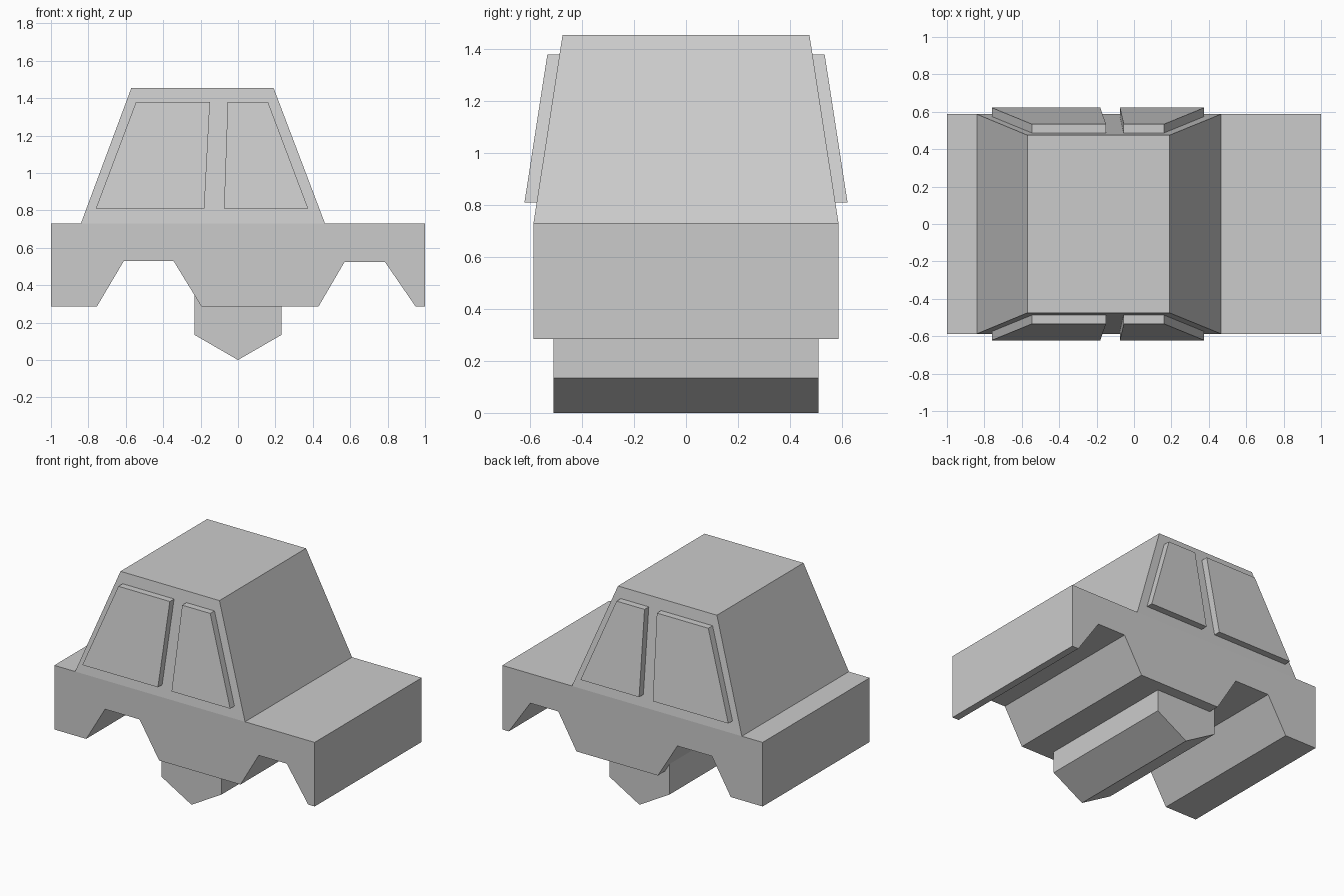
import bpy, bmesh
from math import sin, cos, radians

if "Cube" in bpy.data.objects:
    bpy.data.objects.remove(bpy.data.objects["Cube"])


def prism(bm, profile, front_y, back_y):
    """Loft an (x, z) profile along y; front_y/back_y give y for a height z."""
    front = [bm.verts.new((x, front_y(z), z)) for x, z in profile]
    back = [bm.verts.new((x, back_y(z), z)) for x, z in profile]
    bm.faces.new(front)
    bm.faces.new(back[::-1])
    sides = []
    n = len(profile)
    for i in range(n):
        j = (i + 1) % n
        sides.append(bm.faces.new((front[j], front[i], back[i], back[j])))
    return sides


def finish(bm, name):
    bmesh.ops.recalc_face_normals(bm, faces=bm.faces[:])
    mesh = bpy.data.meshes.new(name)
    bm.to_mesh(mesh)
    bm.free()
    obj = bpy.data.objects.new(name, mesh)
    bpy.context.collection.objects.link(obj)
    return obj


BODY_Y, ROOF_Y = 0.587, 0.475
BELT_Z, ROOF_Z = 0.73, 1.455


def cabin_y(z):
    """Half width of the tapered cabin at height z."""
    return BODY_Y + (ROOF_Y - BODY_Y) * (z - BELT_Z) / (ROOF_Z - BELT_Z)


# Lower body with wheel arches; the first side is the strip under the cabin
body_profile = [
    (0.465, BELT_Z), (-0.84, BELT_Z), (-1, BELT_Z), (-1, 0.285),
    (-0.755, 0.285), (-0.61, 0.53), (-0.345, 0.53), (-0.195, 0.285),
    (0.43, 0.285), (0.57, 0.525), (0.785, 0.525), (0.95, 0.285),
    (1, 0.285), (1, BELT_Z),
]
bm = bmesh.new()
deck = prism(bm, body_profile, lambda z: -BODY_Y, lambda z: BODY_Y)[0]

# Cabin: extrude the deck strip upwards and taper it to the roof
roof = bmesh.ops.extrude_discrete_faces(bm, faces=[deck])["faces"][0]
for v in roof.verts:
    v.co.x = -0.57 if v.co.x < 0 else 0.19
    v.co.y = ROOF_Y if v.co.y > 0 else -ROOF_Y
    v.co.z = ROOF_Z
finish(bm, "car_body")

# Raised side windows, following the slope of the cabin sides
windows = {
    "left_window": [(-0.76, 0.81), (-0.18, 0.81), (-0.15, 1.38), (-0.545, 1.38)],
    "right_window": [(-0.075, 0.81), (0.375, 0.81), (0.16, 1.38), (-0.055, 1.38)],
}
for name, outline in windows.items():
    for side, label in ((-1, "front"), (1, "back")):
        bm = bmesh.new()
        prism(bm, outline,
              lambda z: side * (cabin_y(z) + 0.047),
              lambda z: side * (cabin_y(z) - 0.01))
        finish(bm, f"{label}_{name}")

# Hexagonal bar under the body
R = 0.268
hexagon = [(R * sin(radians(a)), R - R * cos(radians(a))) for a in range(0, 360, 60)]
bm = bmesh.new()
prism(bm, hexagon, lambda z: -0.51, lambda z: 0.51)
finish(bm, "underside_bar")
